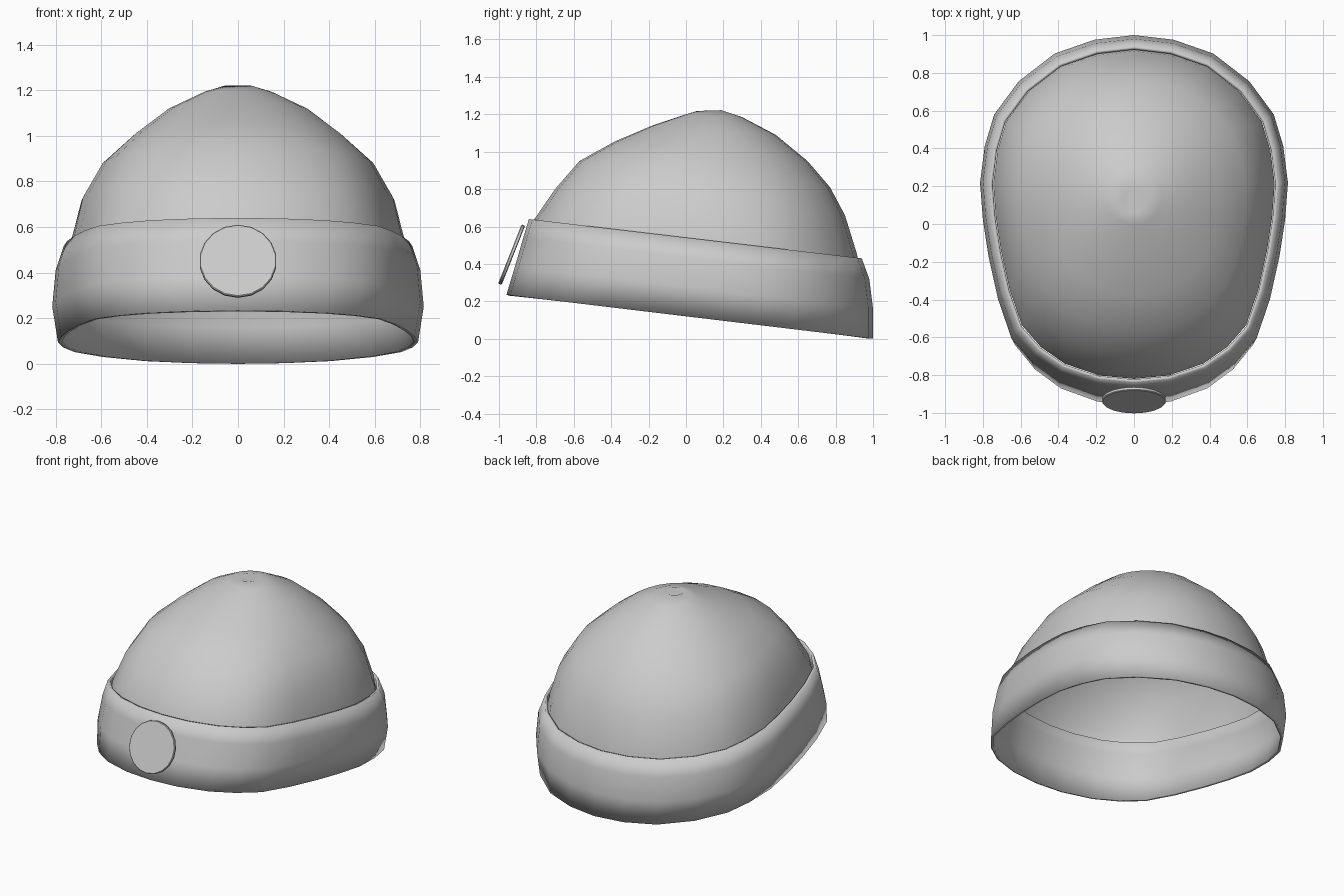
import bpy, bmesh, math

if "Cube" in bpy.data.objects:
    bpy.data.objects.remove(bpy.data.objects["Cube"])

# Half outline of the head opening, front to back (x, y)
HALF = [(0, -.96), (.2, -.94), (.4, -.87), (.54, -.77), (.65, -.64), (.72, -.43),
        (.77, -.2), (.80, 0), (.815, .2), (.79, .4), (.74, .57), (.61, .75),
        (.42, .9), (.21, .975), (0, 1.0)]
N = len(HALF) - 1


def ring_points(w, yf, zf, yb, zb, roundness):
    """Closed tilted ring: half width, front y/z, back y/z, blend towards an ellipse."""
    half = []
    for i, (x, y) in enumerate(HALF):
        a = math.pi * i / N
        u = x / .815 * (1 - roundness) + math.sin(a) * roundness
        v = (y + .96) / 1.96 * (1 - roundness) + (1 - math.cos(a)) / 2 * roundness
        half.append((w * u, yf + (yb - yf) * v, zf + (zb - zf) * v))
    return half + [(-x, y, z) for x, y, z in half[-2:0:-1]]


def loft(name, rings, tip=None):
    bm = bmesh.new()
    loops = [[bm.verts.new(p) for p in ring_points(*r)] for r in rings]
    n = len(loops[0])
    for a, b in zip(loops, loops[1:]):
        for i in range(n):
            j = (i + 1) % n
            bm.faces.new((a[i], a[j], b[j], b[i]))
    if tip:
        t = bm.verts.new(tip)
        for i in range(n):
            bm.faces.new((loops[-1][i], loops[-1][(i + 1) % n], t))
    mesh = bpy.data.meshes.new(name)
    bm.to_mesh(mesh)
    bm.free()
    ob = bpy.data.objects.new(name, mesh)
    bpy.context.collection.objects.link(ob)
    return ob


def smooth(ob, angle):
    bpy.ops.object.select_all(action='DESELECT')
    ob.select_set(True)
    bpy.context.view_layer.objects.active = ob
    bpy.ops.object.shade_smooth_by_angle(angle=math.radians(angle))


# Knitted crown with a small gathered dimple at the top
crown = loft("crown", [
    (.745, -.82, .59, .925, .38, 0),
    (.735, -.81, .64, .915, .45, 0),
    (.69, -.70, .80, .85, .66, .2),
    (.60, -.57, .95, .77, .81, .4),
    (.46, -.38, 1.055, .65, .95, .7),
    (.31, -.18, 1.14, .48, 1.09, 1),
    (.15, 0, 1.20, .30, 1.185, 1),
    (.06, .06, 1.218, .19, 1.222, 1),
], tip=(-.01, .11, 1.195))
smooth(crown, 60)

# Folded cuff, lower at the back
cuff = loft("cuff", [
    (.79, -.96, .235, 1.0, 0, 0),
    (.815, -.915, .385, 1.0, .16, 0),
    (.80, -.87, .54, .98, .32, 0),
    (.765, -.84, .64, .94, .43, 0),
])
thick = cuff.modifiers.new("thickness", 'SOLIDIFY')
thick.thickness = .018
thick.offset = -1
smooth(cuff, 45)

# Round patch leaning on the front of the cuff
bpy.ops.mesh.primitive_cylinder_add(vertices=18, radius=.17, depth=.02,
                                    location=(0, -.932, .45),
                                    rotation=(math.radians(68.4), 0, 0))
patch = bpy.context.object
patch.name = "front_patch"
bevel = patch.modifiers.new("soft_edge", 'BEVEL')
bevel.width = .004
bevel.segments = 1
smooth(patch, 50)
